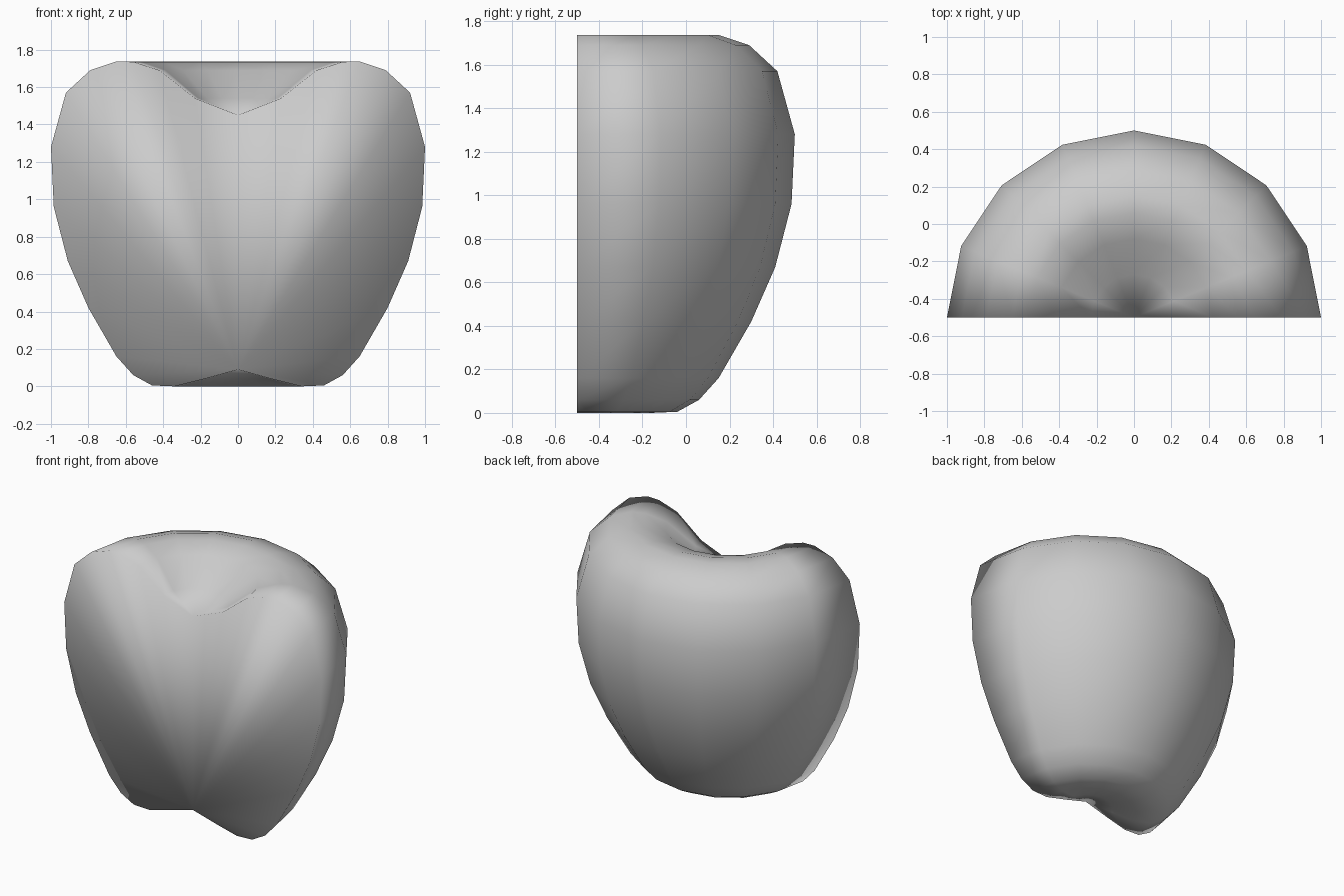
import bpy, bmesh
from math import cos, sin, pi

cube = bpy.data.objects.get("Cube")
if cube:
    bpy.data.objects.remove(cube, do_unlink=True)

flesh = bpy.data.materials.new("plain grey")
flesh.use_nodes = True
grey = (0.6, 0.6, 0.6, 1)
flesh.diffuse_color = grey
flesh.node_tree.nodes["Principled BSDF"].inputs["Base Color"].default_value = grey

# Half-fruit outline (radius, height) from the bottom dimple to the top dimple
PROFILE = [(0, 0.09), (0.18, 0.04), (0.34, 0.0), (0.46, 0.005), (0.56, 0.06),
           (0.65, 0.16), (0.8, 0.42), (0.91, 0.67), (0.985, 0.96), (1, 1.28),
           (0.92, 1.57), (0.79, 1.69), (0.65, 1.737), (0.56, 1.735),
           (0.42, 1.69), (0.23, 1.54), (0, 1.45)]
SEGMENTS = 8
CUT_Y = -0.5

bm = bmesh.new()
bottom = bm.verts.new((0, CUT_Y, PROFILE[0][1]))
top = bm.verts.new((0, CUT_Y, PROFILE[-1][1]))

# Sweep the outline half a turn behind the cut
columns = []
for i in range(SEGMENTS + 1):
    a = pi * i / SEGMENTS
    ring = [bm.verts.new((r * cos(a), CUT_Y + r * sin(a), z))
            for r, z in PROFILE[1:-1]]
    columns.append([bottom] + ring + [top])

for a, b in zip(columns, columns[1:]):
    for j in range(len(PROFILE) - 1):
        corners = dict.fromkeys((a[j], b[j], b[j + 1], a[j + 1]))
        bm.faces.new(list(corners))

# Flat cut face, fanned from the bottom dimple
rim = columns[0][1:] + columns[-1][-2:0:-1]
for p, q in zip(rim, rim[1:]):
    bm.faces.new((bottom, p, q))

bmesh.ops.recalc_face_normals(bm, faces=bm.faces)
for face in bm.faces:
    face.smooth = True

mesh = bpy.data.meshes.new("half_fruit")
bm.to_mesh(mesh)
bm.free()
mesh.materials.append(flesh)
fruit = bpy.data.objects.new("half_fruit", mesh)
bpy.context.collection.objects.link(fruit)
